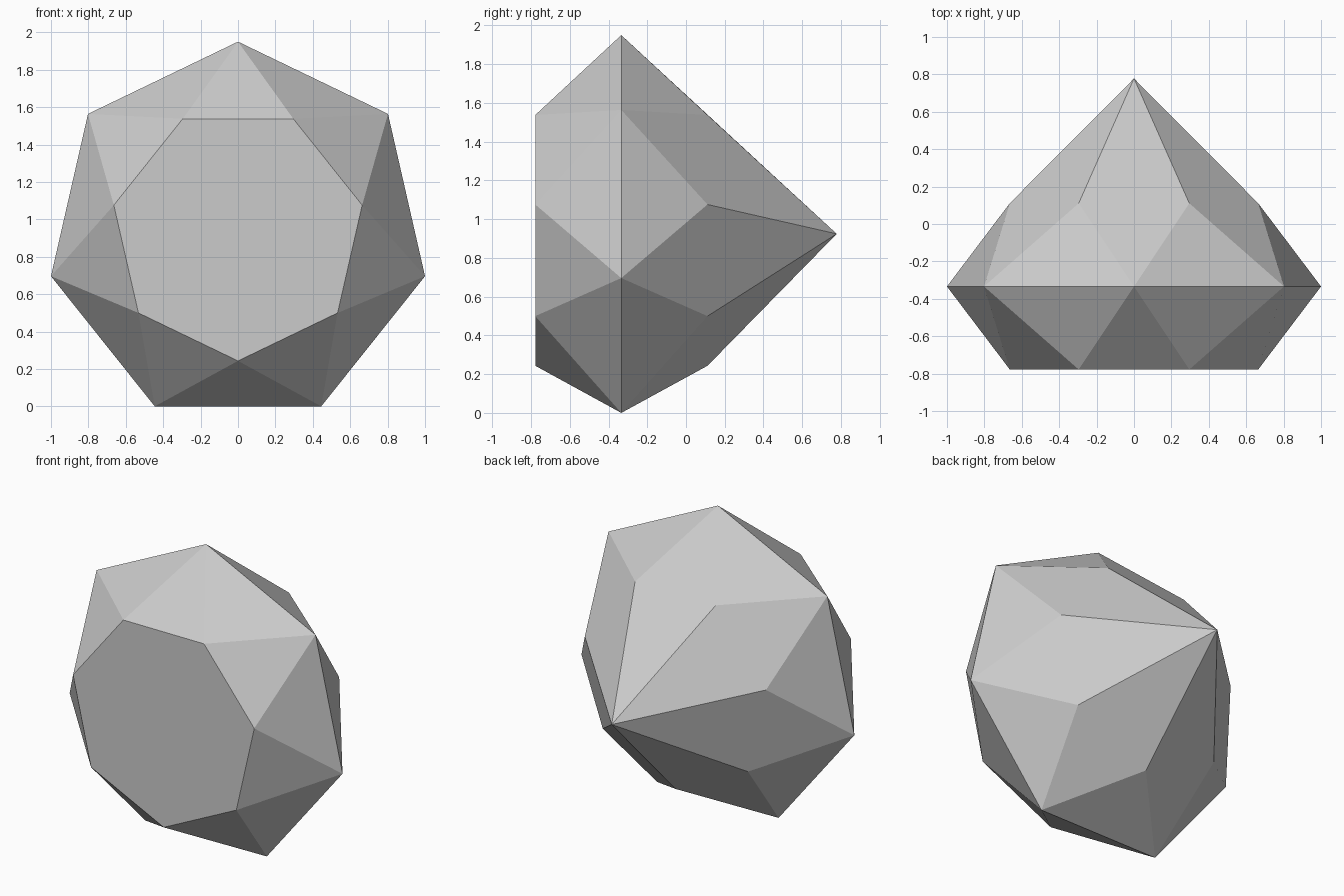
import bpy, bmesh, math

if "Cube" in bpy.data.objects:
    bpy.data.objects.remove(bpy.data.objects["Cube"])

N = 7
R_RIM = 1 / math.sin(4 * math.pi / N)     # widest ring, overall width 2
R_IN = 0.681                              # front face and back ring
CZ = R_RIM * math.cos(math.pi / N)        # centre height, resting on z = 0

mat = bpy.data.materials.new("pale_grey")
mat.diffuse_color = (0.6, 0.6, 0.6, 1)
mat.use_nodes = True
mat.node_tree.nodes["Principled BSDF"].inputs["Base Color"].default_value = mat.diffuse_color

bm = bmesh.new()


def ring(r, y, turn):
    """Heptagon facing along y; vertex 0 starts at the top plus turn."""
    angles = [turn + 2 * math.pi * i / N for i in range(N)]
    return [bm.verts.new((r * math.sin(a), y, CZ + r * math.cos(a))) for a in angles]


rim = ring(R_RIM, -0.334, 0)
front = ring(R_IN, -0.778, math.pi / N)
back = ring(R_IN, 0.111, math.pi / N)
apex = bm.verts.new((0, 0.778, CZ))

# Front heptagon, two belts of triangles, and kites meeting at the back point
bm.faces.new(front)
for i in range(N):
    j = (i + 1) % N
    bm.faces.new((rim[i], rim[j], front[i]))
    bm.faces.new((front[i - 1], front[i], rim[i]))
    bm.faces.new((rim[i], rim[j], back[i]))
    bm.faces.new((apex, back[i - 1], rim[i], back[i]))
bmesh.ops.recalc_face_normals(bm, faces=bm.faces)

mesh = bpy.data.meshes.new("faceted_gem")
bm.to_mesh(mesh)
bm.free()
mesh.materials.append(mat)
bpy.context.collection.objects.link(bpy.data.objects.new("faceted_gem", mesh))
